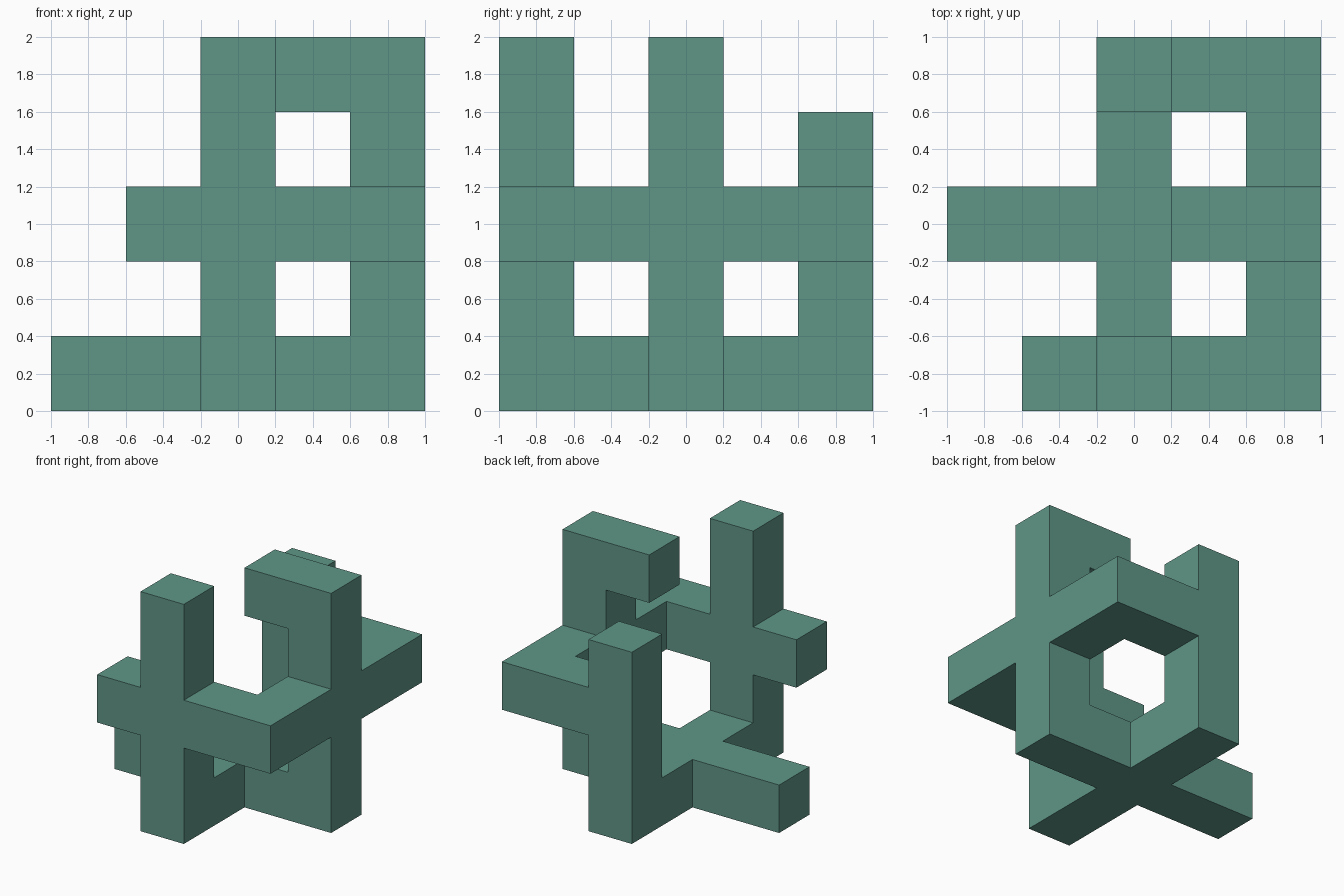
import bpy, bmesh
from mathutils import Vector

cube = bpy.data.objects.get("Cube")
if cube:
    bpy.data.objects.remove(cube, do_unlink=True)

CELL = 0.4  # bar thickness; the lattice is five cells per side

# Square bars as (first cell, last cell) on the lattice
bars = [
    ((2, 0, 0), (2, 0, 4)),  # front post
    ((4, 2, 0), (4, 2, 4)),  # side post
    ((2, 4, 0), (2, 4, 3)),  # back post, one cell shorter
    ((1, 0, 2), (4, 0, 2)),  # front middle rail
    ((4, 0, 2), (4, 4, 2)),  # side middle rail
    ((2, 4, 2), (4, 4, 2)),  # back middle rail
    ((2, 0, 0), (2, 4, 0)),  # floor rail, front to back
    ((0, 2, 0), (4, 2, 0)),  # floor rail, side to side
    ((3, 2, 4), (4, 2, 4)),  # top arm
]

filled = set()
for a, b in bars:
    for x in range(a[0], b[0] + 1):
        for y in range(a[1], b[1] + 1):
            for z in range(a[2], b[2] + 1):
                filled.add((x, y, z))

# Fuse the bars: keep only the outer sides of the filled cells
bm = bmesh.new()
origin = Vector((-2, -2, 0.5))
for cell in sorted(filled):
    centre = Vector(cell) + origin
    for axis in range(3):
        for sign in (-1, 1):
            n = Vector((0, 0, 0))
            n[axis] = sign
            if tuple(int(c + d) for c, d in zip(cell, n)) in filled:
                continue
            u = Vector((0, 0, 0))
            u[(axis + 1) % 3] = 0.5
            v = n.cross(u)
            mid = centre + n / 2
            corners = (mid - u - v, mid + u - v, mid + u + v, mid - u + v)
            bm.faces.new([bm.verts.new(p * CELL) for p in corners])

bmesh.ops.remove_doubles(bm, verts=bm.verts[:], dist=0.001)
bmesh.ops.dissolve_limit(bm, angle_limit=0.01, verts=bm.verts[:], edges=bm.edges[:])
bmesh.ops.recalc_face_normals(bm, faces=bm.faces[:])

mesh = bpy.data.meshes.new("bar_lattice")
bm.to_mesh(mesh)
bm.free()

# Sea green material
green = bpy.data.materials.new("sea_green")
green.use_nodes = True
colour = (0.115, 0.305, 0.242, 1)
green.diffuse_color = colour
green.node_tree.nodes["Principled BSDF"].inputs["Base Color"].default_value = colour
mesh.materials.append(green)

lattice = bpy.data.objects.new("bar_lattice", mesh)
bpy.context.collection.objects.link(lattice)
